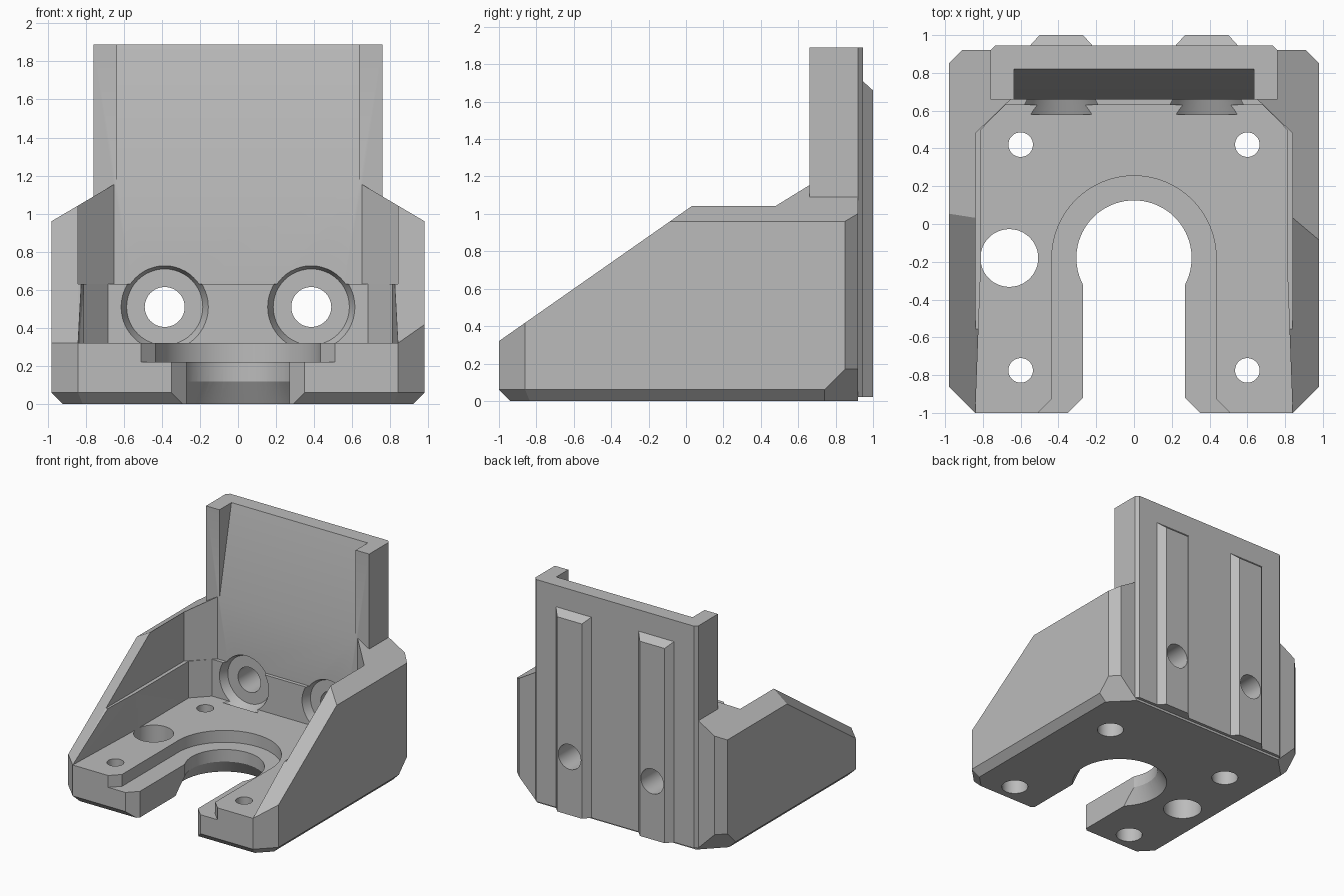
import bpy
import bmesh
import math
from mathutils import Vector

cube = bpy.data.objects.get("Cube")
if cube:
    bpy.data.objects.remove(cube, do_unlink=True)

grey = bpy.data.materials.new("matte grey")
grey.use_nodes = True
grey.diffuse_color = (0.5, 0.5, 0.5, 1)
grey.node_tree.nodes["Principled BSDF"].inputs["Base Color"].default_value = (0.5, 0.5, 0.5, 1)


def make(name, bm):
    bmesh.ops.recalc_face_normals(bm, faces=bm.faces)
    mesh = bpy.data.meshes.new(name)
    bm.to_mesh(mesh)
    bm.free()
    mesh.materials.append(grey)
    obj = bpy.data.objects.new(name, mesh)
    bpy.context.collection.objects.link(obj)
    return obj


def prism(name, pts, axis, lo, hi, planes=()):
    """Extrude a 2D outline along x or z, then trim it with (point, normal) planes."""
    bm = bmesh.new()

    def place(a, b, t):
        return (a, b, t) if axis == "z" else (t, a, b)

    face = bm.faces.new([bm.verts.new(place(a, b, lo)) for a, b in pts])
    out = bmesh.ops.extrude_face_region(bm, geom=[face])
    moved = [v for v in out["geom"] if isinstance(v, bmesh.types.BMVert)]
    bmesh.ops.translate(bm, verts=moved, vec=place(0, 0, hi - lo))
    for point, normal in planes:
        cut = bmesh.ops.bisect_plane(
            bm, geom=bm.verts[:] + bm.edges[:] + bm.faces[:], dist=1e-5,
            plane_co=point, plane_no=Vector(normal).normalized(), clear_outer=True)
        edges = [e for e in cut["geom_cut"] if isinstance(e, bmesh.types.BMEdge)]
        bmesh.ops.contextual_create(bm, geom=edges)
    return make(name, bm)


def drill(name, start, end, r1, r2=None):
    """Round cutter running from start to end."""
    start, end = Vector(start), Vector(end)
    bm = bmesh.new()
    bmesh.ops.create_cone(bm, cap_ends=True, segments=48, radius1=r1,
                          radius2=r1 if r2 is None else r2, depth=(end - start).length)
    turn = Vector((0, 0, 1)).rotation_difference(end - start).to_matrix()
    bmesh.ops.rotate(bm, verts=bm.verts, matrix=turn)
    bmesh.ops.translate(bm, verts=bm.verts, vec=(start + end) / 2)
    return make(name, bm)


def combine(target, tool, operation="DIFFERENCE"):
    tool.hide_render = True
    mod = target.modifiers.new("combine", "BOOLEAN")
    mod.operation, mod.solver, mod.object = operation, "EXACT", tool
    graph = bpy.context.evaluated_depsgraph_get()
    mesh = bpy.data.meshes.new_from_object(target.evaluated_get(graph))
    target.modifiers.clear()
    target.data = mesh
    bpy.data.objects.remove(tool, do_unlink=True)


def mirrored(half):
    return half + [(-x, y) for x, y in reversed(half)]


def slot(radius, width, flare):
    """Keyhole outline: round end with a straight channel open to the front."""
    start = -math.acos(min(1, width / radius))
    steps = 24
    half = [(flare + 0.1, -1.1), (width, -1 + flare - width)]
    for i in range(steps):
        a = start + (math.pi / 2 - start) * i / steps
        half.append((radius * math.cos(a), -0.18 + radius * math.sin(a)))
    return half + [(0, -0.18 + radius)] + [(-x, y) for x, y in reversed(half)]


# Outer body: one convex block trimmed by roof, slope and chamfer planes
trims = [((0, -1, 0.32), (0, -0.7, 1)),
         ((-0.84, -1, 0.32), (-0.7, -0.7, 1)),
         ((0, -1, 0.06), (0, -1, -1))]
for s in (-1, 1):
    trims += [((s * 0.65, 0, 1.155), (s * 0.59, 0, 1)),
              ((s * 0.98, 0, 0.06), (s, 0, -1)),
              ((s * 0.84, -1, 0.06), (s, -1, -1.41)),
              ((s * 0.98, 0.74, 0.06), (s, 1, -1))]
body = prism("bracket_body", mirrored([(0.84, -1), (0.98, -0.86), (0.98, 0.85), (0.91, 0.92)]),
             "z", 0, 2, trims)

# Space between the side walls, with a ledge part way up
combine(body, prism("lower_space", mirrored(
    [(0.84, -1.1), (0.84, -1), (0.81, -0.2), (0.81, 0.5), (0.682, 0.63)]), "z", 0.32, 0.65))
combine(body, prism("upper_space", mirrored(
    [(0.84, -1.1), (0.84, 0.48), (0.65, 0.662)]), "z", 0.63, 2.5))

# Tall back plate with a sloping recess between its cheeks
combine(body, prism("back_plate", mirrored(
    [(0.76, 0.66), (0.76, 0.92), (0.735, 0.945)]), "z", 0.02, 1.89), "UNION")
combine(body, prism("plate_recess", [(0.6, 1.12), (0.655, 1.12), (0.822, 1.9), (0.6, 1.9)],
                    "x", -0.635, 0.635))

# Keyhole opening in the base, with a wider step on top and a flared underside
combine(body, prism("keyhole_step", slot(0.435, 0.434, 0.51), "z", 0.22, 0.5))
combine(body, prism("keyhole", slot(0.305, 0.27, 0.35), "z", -0.1, 0.4))
combine(body, drill("keyhole_flare", (0, -0.18, -0.01), (0, -0.18, 0.12), 0.385, 0.304))

# Screw holes with wide pockets underneath, and the cable hole
for x in (-0.6, 0.6):
    for y in (-0.775, 0.42):
        combine(body, drill("screw_hole", (x, y, -0.1), (x, y, 0.5), 0.065))
        combine(body, drill("screw_pocket", (x, y, -0.1), (x, y, 0.16), 0.105))
combine(body, drill("cable_hole", (-0.66, -0.18, -0.1), (-0.66, -0.18, 0.5), 0.153))

# Rails on the back, each crossed by a bolt hole with a flared seat
parts = [body]
for side, x in (("left", 0.385), ("right", -0.385)):
    rail = prism(side + "_rail", [(x - 0.165, 0.945), (x + 0.165, 0.945),
                                  (x + 0.115, 1.0), (x - 0.115, 1.0)],
                 "z", 0.02, 1.71, [((0, 1, 1.66), (0, 1, 1.1))])
    combine(body, drill("bolt_seat", (x, 0.58, 0.51), (x, 0.70, 0.51), 0.25, 0.2))
    for part in (body, rail):
        combine(part, drill("bolt_hole", (x, 0.4, 0.51), (x, 1.2, 0.51), 0.105))
    parts.append(rail)

for obj in bpy.context.selected_objects:
    obj.select_set(False)
for part in parts:
    part.select_set(True)
bpy.context.view_layer.objects.active = body
bpy.ops.object.shade_smooth_by_angle(angle=math.radians(25))
